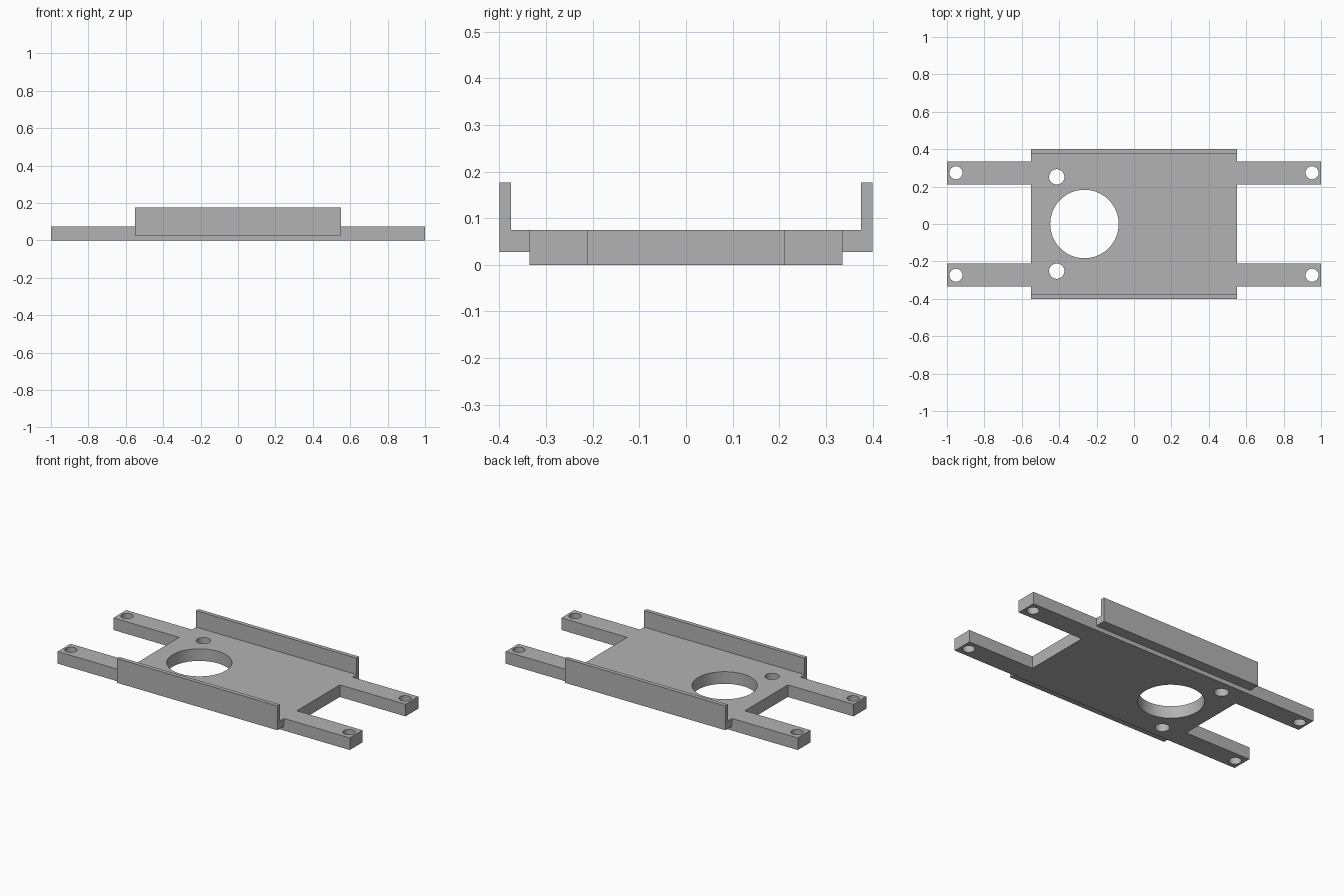
import bpy
import bmesh

cube = bpy.data.objects.get("Cube")
if cube:
    bpy.data.objects.remove(cube, do_unlink=True)

# One plain grey for the whole bracket
grey = bpy.data.materials.new("plain grey")
grey.use_nodes = True
colour = (0.45, 0.45, 0.45, 1)
grey.diffuse_color = colour
grey.node_tree.nodes["Principled BSDF"].inputs["Base Color"].default_value = colour

THICK = 0.075     # plate thickness
HALF = 0.55       # half length of the tray
ARM_IN, ARM_OUT = 0.21, 0.335


def new_object(name, bm):
    bmesh.ops.recalc_face_normals(bm, faces=bm.faces)
    mesh = bpy.data.meshes.new(name)
    bm.to_mesh(mesh)
    bm.free()
    mesh.materials.append(grey)
    obj = bpy.data.objects.new(name, mesh)
    bpy.context.collection.objects.link(obj)
    return obj


def extrude_x(name, profile, x0, x1):
    """Sweep a (y, z) profile from x0 to x1."""
    bm = bmesh.new()
    face = bm.faces.new([bm.verts.new((x0, y, z)) for y, z in profile])
    made = bmesh.ops.extrude_face_region(bm, geom=[face])["geom"]
    verts = [v for v in made if isinstance(v, bmesh.types.BMVert)]
    bmesh.ops.translate(bm, verts=verts, vec=(x1 - x0, 0, 0))
    return new_object(name, bm)


def drill(name, x, y, radius, sides):
    bm = bmesh.new()
    bmesh.ops.create_cone(bm, cap_ends=True, segments=sides,
                          radius1=radius, radius2=radius, depth=1)
    bmesh.ops.translate(bm, verts=bm.verts, vec=(x, y, 0))
    return new_object(name, bm)


def combine(target, tool, operation):
    tool.hide_render = True
    mod = target.modifiers.new(tool.name, "BOOLEAN")
    mod.operation = operation
    mod.solver = "EXACT"
    mod.object = tool
    bpy.context.view_layer.objects.active = target
    bpy.ops.object.modifier_apply(modifier=mod.name)
    bpy.data.objects.remove(tool, do_unlink=True)


# Tray: stepped floor with an upright flange along each long side
half_profile = [(ARM_OUT, 0), (ARM_OUT, 0.027), (0.4, 0.027),
                (0.4, 0.177), (0.375, 0.177), (0.375, THICK)]
profile = half_profile + [(-y, z) for y, z in reversed(half_profile)]
bracket = extrude_x("mounting_bracket", profile, -HALF, HALF)

# Four mounting arms
for sx in (-1, 1):
    for sy in (-1, 1):
        a, b = sy * ARM_IN, sy * ARM_OUT
        arm = extrude_x("arm", [(a, 0), (b, 0), (b, THICK), (a, THICK)],
                        sx * 0.5, sx)
        combine(bracket, arm, "UNION")

# Large opening, its two side holes, and a hole at each arm tip
combine(bracket, drill("opening", -0.265, 0, 0.183, 64), "DIFFERENCE")
for sy in (-1, 1):
    combine(bracket, drill("side_hole", -0.413, sy * 0.252, 0.041, 32), "DIFFERENCE")
    for sx in (-1, 1):
        combine(bracket, drill("tip_hole", sx * 0.952, sy * 0.274, 0.035, 32), "DIFFERENCE")

# Smooth hole walls, crisp edges
bpy.ops.object.select_all(action="DESELECT")
bracket.select_set(True)
bpy.context.view_layer.objects.active = bracket
bpy.ops.object.shade_smooth_by_angle(angle=0.52)
